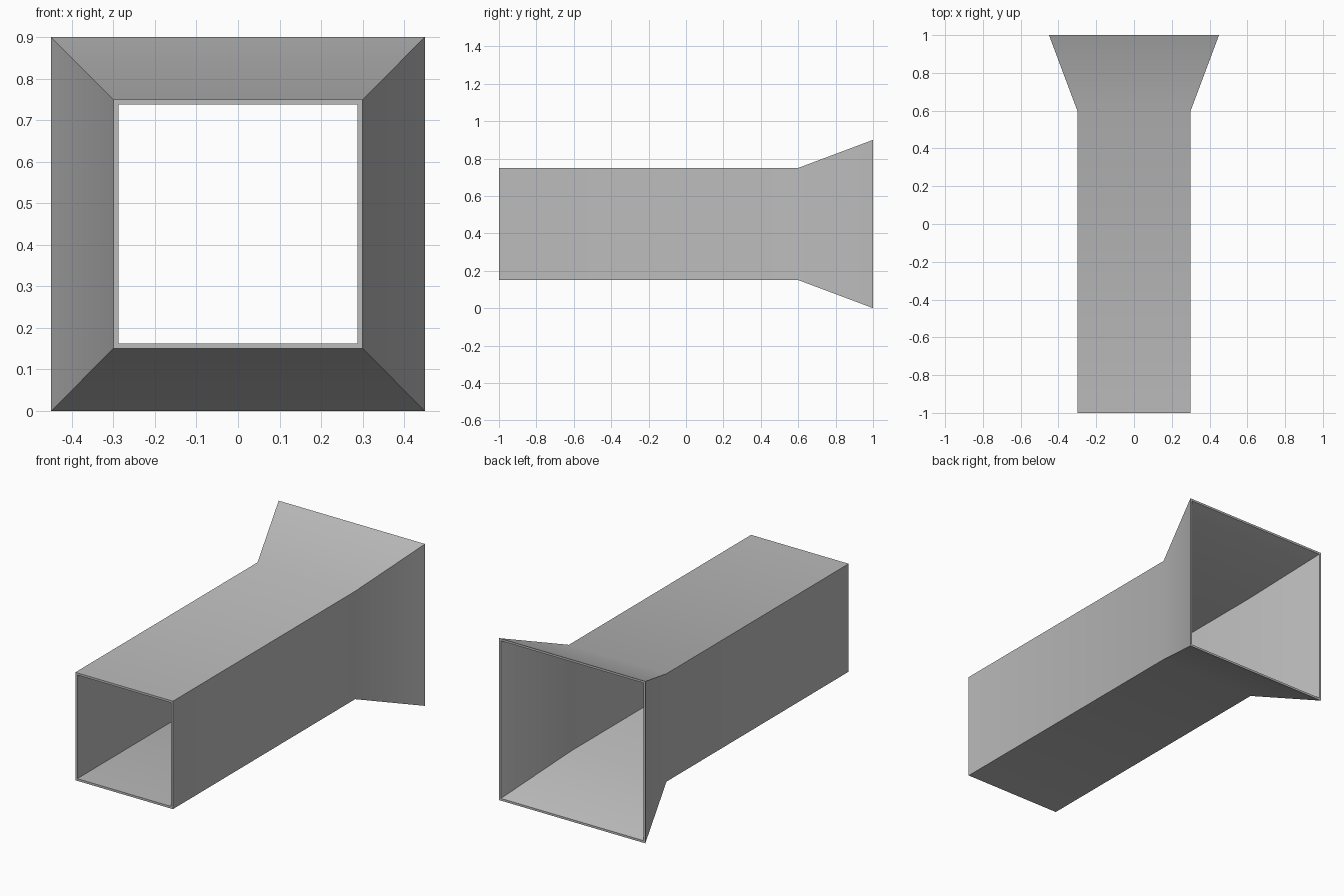
import bpy
import bmesh

cube = bpy.data.objects.get("Cube")
if cube:
    bpy.data.objects.remove(cube, do_unlink=True)

WALL = 0.012
CENTRE_Z = 0.45

# Grey sheet metal
grey = bpy.data.materials.new("grey_metal")
grey.use_nodes = True
colour = (0.5, 0.5, 0.5, 1)
grey.diffuse_color = colour
grey.node_tree.nodes["Principled BSDF"].inputs["Base Color"].default_value = colour


def square_ring(bm, half, y):
    """Four corners of a square section across the duct."""
    return [bm.verts.new((sx * half, y, CENTRE_Z + sz * half))
            for sx, sz in ((-1, -1), (1, -1), (1, 1), (-1, 1))]


# Straight square duct with a flared mouth at the back: (half width, y)
profile = [(0.3, -1), (0.3, 0.6), (0.45, 1)]
inner = [(half - WALL, y) for half, y in reversed(profile)]

bm = bmesh.new()
rings = [square_ring(bm, half, y) for half, y in profile + inner]
for a, b in zip(rings, rings[1:] + rings[:1]):
    for i in range(4):
        j = (i + 1) % 4
        bm.faces.new((a[i], a[j], b[j], b[i]))
bmesh.ops.recalc_face_normals(bm, faces=bm.faces)

mesh = bpy.data.meshes.new("flared_duct")
bm.to_mesh(mesh)
bm.free()
mesh.materials.append(grey)
duct = bpy.data.objects.new("flared_duct", mesh)
bpy.context.collection.objects.link(duct)

# Soft bend into the flare, sharp corners
bpy.ops.object.select_all(action="DESELECT")
duct.select_set(True)
bpy.context.view_layer.objects.active = duct
bpy.ops.object.shade_smooth_by_angle(angle=0.5236)
